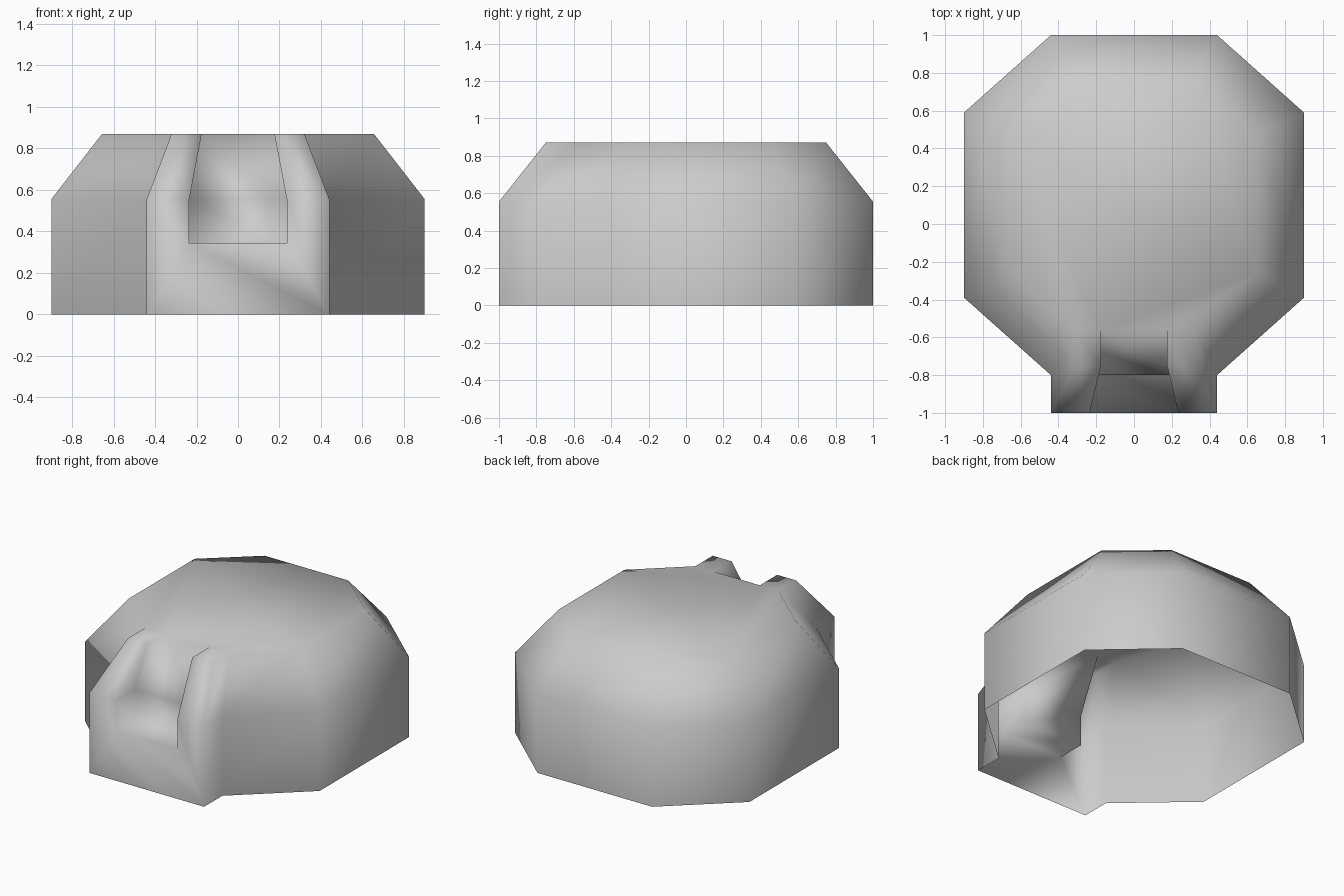
import bpy, bmesh

cube = bpy.data.objects.get("Cube")
if cube:
    bpy.data.objects.remove(cube, do_unlink=True)

FLOOR, SHOULDER, TOP = 0.345, 0.555, 0.87

# Half outlines: porch corner, porch inner corner, then round the octagon
wall = [(0.44, -1), (0.44, -0.8), (0.9, -0.39), (0.9, 0.59), (0.44, 1)]
roof = [(0.32, -0.75), (0.32, -0.56), (0.655, -0.26), (0.655, 0.46), (0.32, 0.75)]

bm = bmesh.new()


def pair(x, y, z):
    """A left vertex and its mirror image."""
    return bm.verts.new((x, y, z)), bm.verts.new((-x, y, z))


def both(*pairs):
    """The same face on both sides."""
    bm.faces.new([p[0] for p in pairs])
    bm.faces.new([p[1] for p in reversed(pairs)])


def across(*pairs):
    """One face spanning the middle."""
    bm.faces.new([p[0] for p in pairs] + [p[1] for p in reversed(pairs)])


base = [pair(x, y, 0) for x, y in wall]
mid = [pair(x, y, SHOULDER) for x, y in wall]
top = [pair(x, y, TOP) for x, y in roof]

# Upright walls and sloped shoulders
for low, high in ((base, mid), (mid, top)):
    for i in range(len(wall) - 1):
        both(low[i], low[i + 1], high[i + 1], high[i])
    across(low[-1], high[-1])

# Notch cut into the porch: front rim and back rim, from floor to roof
front = [pair(0.235, -1, FLOOR), pair(0.235, -1, SHOULDER), pair(0.175, -0.75, TOP)]
back = [pair(0.235, -0.8, FLOOR), pair(0.235, -0.8, SHOULDER), pair(0.175, -0.56, TOP)]
across(front[0], back[0])
for i in range(2):
    both(front[i], front[i + 1], back[i + 1], back[i])
    across(back[i], back[i + 1])

# Porch front around the notch
across(base[0], front[0])
both(base[0], mid[0], front[1], front[0])
both(mid[0], top[0], front[2], front[1])

# Flat roof
both(top[0], top[1], back[2], front[2])
across(back[2], *top[1:])

bmesh.ops.recalc_face_normals(bm, faces=bm.faces)
# The sheet is open below, so make sure the roof looks up
roof_face = max(bm.faces, key=lambda f: f.calc_center_median().z + f.calc_area())
if roof_face.normal.z < 0:
    bmesh.ops.reverse_faces(bm, faces=bm.faces)
for face in bm.faces:
    face.smooth = True

mesh = bpy.data.meshes.new("shell")
bm.to_mesh(mesh)
bm.free()
shell = bpy.data.objects.new("shell", mesh)
bpy.context.scene.collection.objects.link(shell)

# Plain grey
grey = bpy.data.materials.new("light grey")
grey.use_nodes = True
colour = (0.6, 0.6, 0.6, 1)
grey.diffuse_color = colour
grey.node_tree.nodes["Principled BSDF"].inputs["Base Color"].default_value = colour
mesh.materials.append(grey)
